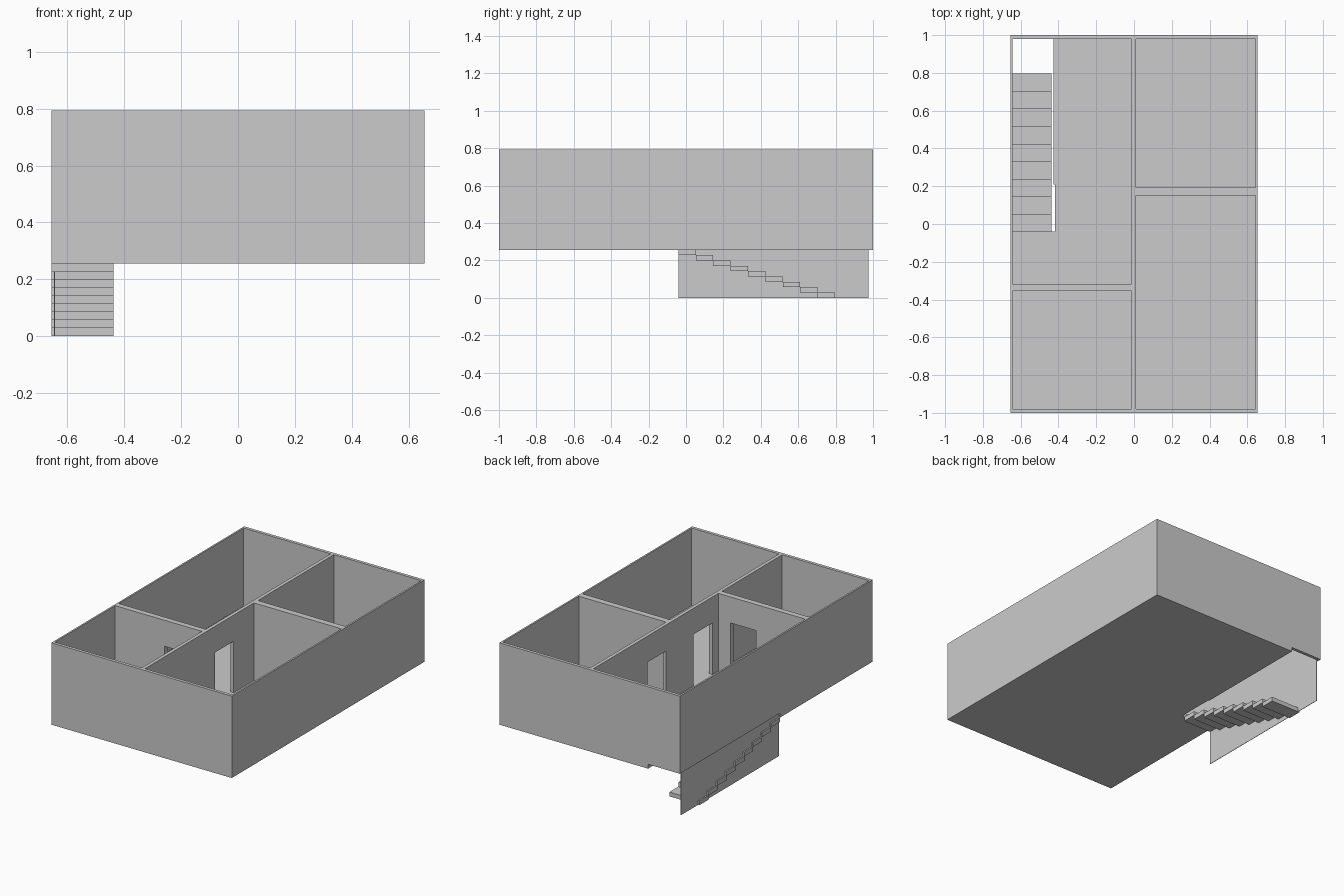
import bpy
import bmesh

cube = bpy.data.objects.get("Cube")
if cube:
    bpy.data.objects.remove(cube, do_unlink=True)

grey = bpy.data.materials.new("plain_grey")
grey.use_nodes = True
colour = (0.6, 0.6, 0.6, 1)
grey.diffuse_color = colour
grey.node_tree.nodes["Principled BSDF"].inputs["Base Color"].default_value = colour


def add_object(name, bm):
    bmesh.ops.recalc_face_normals(bm, faces=bm.faces)
    mesh = bpy.data.meshes.new(name)
    bm.to_mesh(mesh)
    bm.free()
    mesh.materials.append(grey)
    obj = bpy.data.objects.new(name, mesh)
    bpy.context.collection.objects.link(obj)
    return obj


def prism(name, outline, place, depth):
    """Extrude a 2D outline; place maps its points into space."""
    bm = bmesh.new()
    face = bm.faces.new([bm.verts.new(place(a, b)) for a, b in outline])
    new = bmesh.ops.extrude_face_region(bm, geom=[face])["geom"]
    bmesh.ops.translate(bm, vec=depth, verts=[v for v in new if isinstance(v, bmesh.types.BMVert)])
    return add_object(name, bm)


def box(name, x0, x1, y0, y1, z0, z1):
    outline = [(x0, y0), (x1, y0), (x1, y1), (x0, y1)]
    return prism(name, outline, lambda x, y: (x, y, z0), (0, 0, z1 - z0))


def wall_outline(start, end, doors):
    """Wall elevation with door notches rising from the floor."""
    points = [(start, FLOOR)]
    for a, b in doors:
        points += [(a, FLOOR), (a, DOOR), (b, DOOR), (b, FLOOR)]
    return points + [(end, FLOOR), (end, TOP)] + [(start, TOP)]


BASE, FLOOR, DOOR, TOP = 0.256, 0.284, 0.622, 0.793
X, Y = 0.655, 1.0            # outer half sizes
IX, IY = 0.644, 0.979        # inner half sizes
WELL = -0.04                 # front end of the stair opening

# Floor slab with the stair opening in its back right corner
slab = [(-X, -Y), (X, -Y), (X, Y), (-0.425, Y), (-0.425, 0.21),
        (-0.418, 0.21), (-0.418, WELL), (-X, WELL)]
prism("floor_slab", slab, lambda x, y: (x, y, BASE), (0, 0, FLOOR - BASE))

# Outer walls as one ring
bm = bmesh.new()
rings = []
for sx, sy in ((X, Y), (IX, IY)):
    for z in (FLOOR, TOP):
        rings.append([bm.verts.new((sx * i, sy * j, z))
                      for i, j in ((-1, -1), (1, -1), (1, 1), (-1, 1))])
for lower, upper in ((0, 1), (2, 3), (0, 2), (1, 3)):
    for k in range(4):
        n = (k + 1) % 4
        bm.faces.new((rings[lower][k], rings[lower][n], rings[upper][n], rings[upper][k]))
add_object("outer_walls", bm)

# Long dividing wall with two doorways
prism("dividing_wall", wall_outline(-IY, IY, [(-0.255, -0.06), (0.225, 0.42)]),
      lambda y, z: (-0.013, y, z), (0.023, 0, 0))

# Cross walls, the right one with a doorway
prism("right_cross_wall", wall_outline(-IX, -0.013, [(-0.287, -0.1)]),
      lambda x, z: (x, -0.354, z), (0, 0.037, 0))
box("left_cross_wall", 0.01, IX, 0.151, 0.192, FLOOR, TOP)

# Thin wall beside the stairs
box("stair_wall", -0.646, -0.643, WELL, 0.975, 0, FLOOR)

# Stairs rising towards the front, each step a slab
COUNT, RUN = 9, 0.0931
RISE = BASE / COUNT
for i in range(COUNT):
    back = 0.797 - i * RUN
    box(f"stair_step_{i + 1}", -X, -0.437, back - RUN, back, i * RISE, (i + 1) * RISE)
